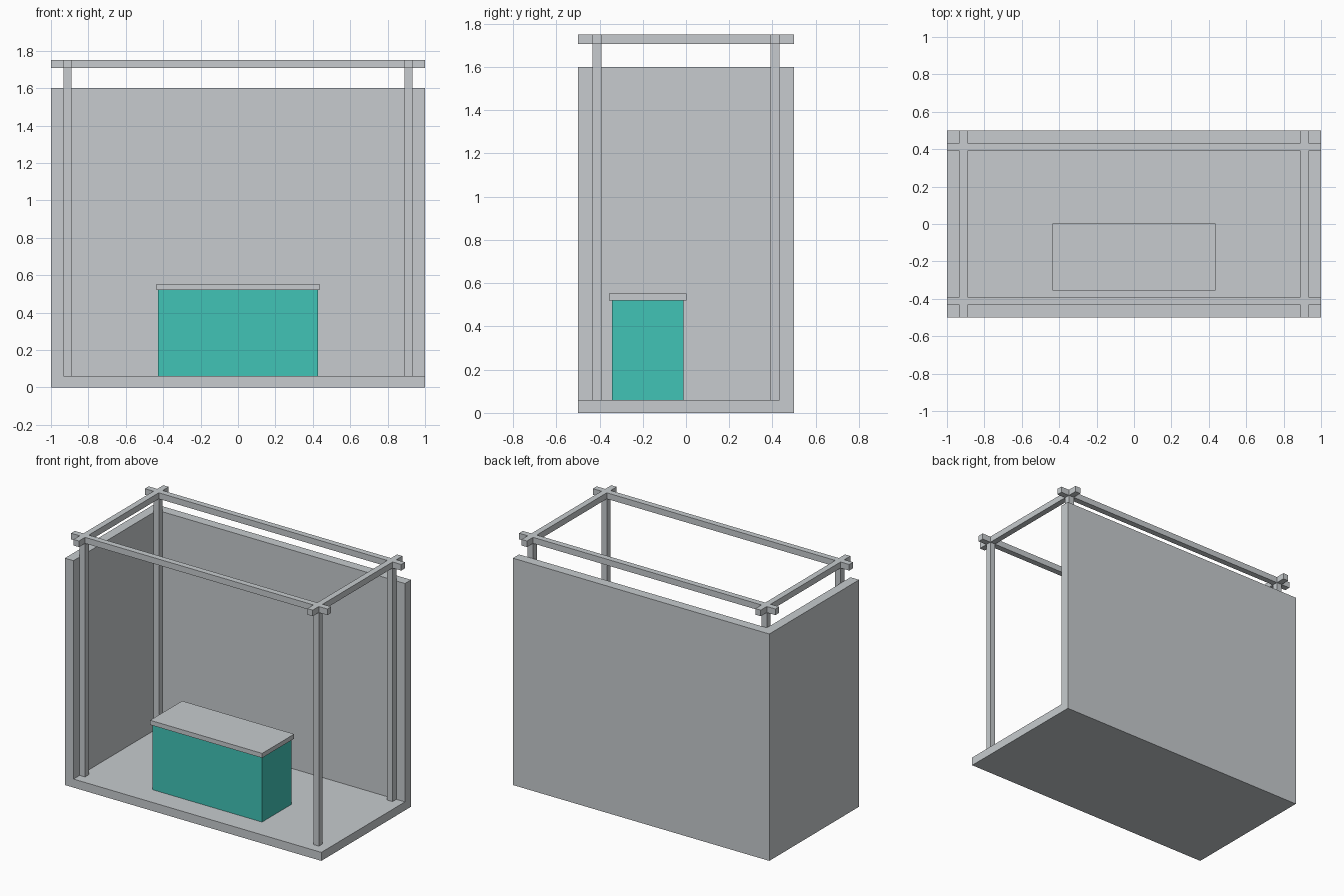
import bpy
import bmesh

if "Cube" in bpy.data.objects:
    bpy.data.objects.remove(bpy.data.objects["Cube"])


def material(name, rgb):
    m = bpy.data.materials.new(name)
    m.diffuse_color = (*rgb, 1.0)
    m.use_nodes = True
    m.node_tree.nodes["Principled BSDF"].inputs["Base Color"].default_value = m.diffuse_color
    return m


grey = material("light grey", (0.57, 0.60, 0.62))
teal = material("teal", (0.053, 0.55, 0.47))


def box(name, xs, ys, zs, mat):
    """Axis-aligned box from its (min, max) extents."""
    bm = bmesh.new()
    bmesh.ops.create_cube(bm, size=1.0)
    for v in bm.verts:
        v.co = [lo if c < 0 else hi for c, (lo, hi) in zip(v.co, (xs, ys, zs))]
    mesh = bpy.data.meshes.new(name)
    bm.to_mesh(mesh)
    bm.free()
    mesh.materials.append(mat)
    obj = bpy.data.objects.new(name, mesh)
    bpy.context.collection.objects.link(obj)
    return obj


def span(sign, near, far):
    return tuple(sorted((sign * near, sign * far)))


WALL_X, WALL_Y = 0.933, 0.432    # inner faces of the two walls
FLOOR, WALL_TOP = 0.06, 1.60
BEAM_BOTTOM, TOP = 1.707, 1.75
BAR = 0.042                      # thickness of posts and beams

# Floor with a back wall and a left wall
box("floor", (-WALL_X, 1), (-0.5, WALL_Y), (0, FLOOR), grey)
box("back_wall", (-1, 1), (WALL_Y, 0.5), (0, WALL_TOP), grey)
box("left_wall", (-1, -WALL_X), (-0.5, WALL_Y), (0, WALL_TOP), grey)

# Corner posts
for sx, side in ((-1, "left"), (1, "right")):
    for sy, end in ((-1, "front"), (1, "back")):
        box(f"{end}_{side}_post", span(sx, WALL_X - BAR, WALL_X),
            span(sy, WALL_Y - BAR, WALL_Y), (FLOOR, BEAM_BOTTOM), grey)

# Crossing roof beams
for s, end, side in ((-1, "front", "left"), (1, "back", "right")):
    box(f"{end}_beam", (-1, 1), span(s, WALL_Y - BAR, WALL_Y), (BEAM_BOTTOM, TOP), grey)
    box(f"{side}_beam", span(s, WALL_X - BAR, WALL_X), (-0.5, 0.5), (BEAM_BOTTOM, TOP), grey)

# Counter with overhanging top
box("counter_body", (-0.427, 0.427), (-0.342, -0.012), (0.03, 0.52), teal)
box("counter_top", (-0.437, 0.437), (-0.355, 0.002), (0.52, 0.552), grey)
